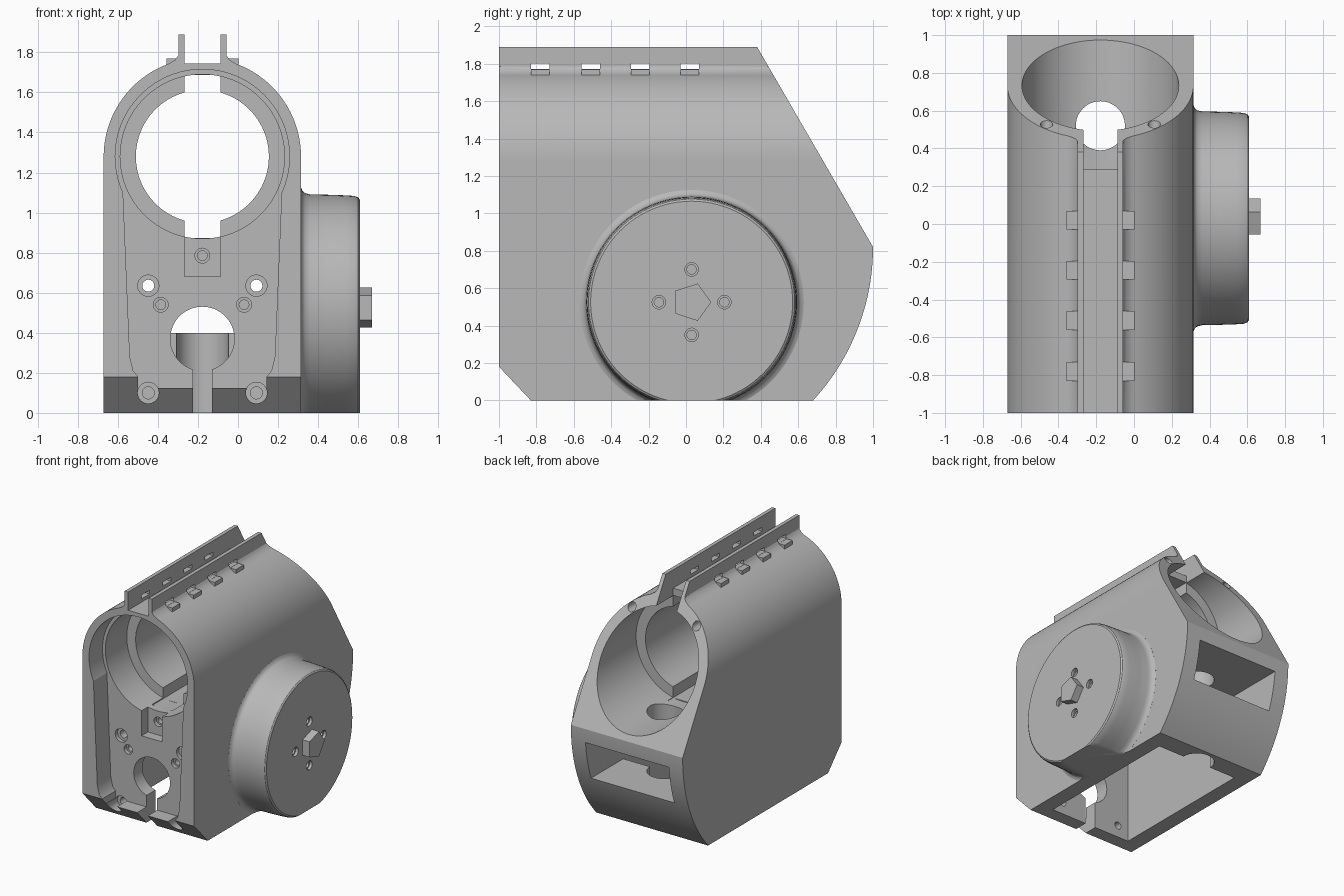
import bpy, bmesh, math
from mathutils import Vector

old = bpy.data.objects.get("Cube")
if old:
    bpy.data.objects.remove(old, do_unlink=True)

grey = bpy.data.materials.new("plain grey")
grey.use_nodes = True
colour = (0.48, 0.48, 0.48, 1)
grey.diffuse_color = colour
grey.node_tree.nodes["Principled BSDF"].inputs["Base Color"].default_value = colour

CX = -0.178          # middle of the housing
HALF = 0.4925        # housing half width
BORE_Z = 1.28        # height of the bore axis
LOW, HIGH = CX - 0.09, CX + 0.09   # channel sides


def place(axis, u, v, t):
    return {"x": (t, u, v), "y": (u, t, v), "z": (u, v, t)}[axis]


def finish(name, bm):
    bmesh.ops.recalc_face_normals(bm, faces=bm.faces)
    mesh = bpy.data.meshes.new(name)
    bm.to_mesh(mesh)
    bm.free()
    mesh.materials.append(grey)
    ob = bpy.data.objects.new(name, mesh)
    bpy.context.collection.objects.link(ob)
    return ob


def prism(name, pts, axis, a, b):
    """Extrude a flat outline along an axis from a to b."""
    bm = bmesh.new()
    face = bm.faces.new([bm.verts.new(place(axis, u, v, a)) for u, v in pts])
    new = bmesh.ops.extrude_face_region(bm, geom=[face])["geom"]
    shift = Vector(place(axis, 0, 0, b - a))
    bmesh.ops.translate(bm, vec=shift, verts=[g for g in new if isinstance(g, bmesh.types.BMVert)])
    return finish(name, bm)


def arc(cu, cv, r, start, end, n):
    angles = [math.radians(start + (end - start) * i / n) for i in range(n + 1)]
    return [(cu + r * math.cos(a), cv + r * math.sin(a)) for a in angles]


def rod(axis, cu, cv, r, a, b, n=32):
    return prism("cutter", arc(cu, cv, r, 0, 360, n)[:-1], axis, a, b)


def box(x, y, z, name="cutter"):
    return prism(name, [(x[0], y[0]), (x[1], y[0]), (x[1], y[1]), (x[0], y[1])], "z", *z)


def combine(target, tool, operation="DIFFERENCE"):
    tool.hide_render = True
    mod = target.modifiers.new("cut", "BOOLEAN")
    mod.operation = operation
    mod.solver = "EXACT"
    mod.object = tool
    bpy.context.view_layer.objects.active = target
    bpy.ops.object.modifier_apply(modifier=mod.name)
    bpy.data.objects.remove(tool, do_unlink=True)


def smooth(ob):
    bpy.ops.object.select_all(action="DESELECT")
    ob.select_set(True)
    bpy.context.view_layer.objects.active = ob
    bpy.ops.object.shade_smooth_by_angle(angle=math.radians(30))


# Housing: side profile crossed with an arch carrying two rails
R_BACK = 1.21
tail = math.degrees(math.asin(0.82 / R_BACK))
side = [(-1, 0.18), (-0.83, 0)] + arc(1 - R_BACK, 0.82, R_BACK, -tail, 0, 24)
side += [(0.38, 1.89), (-1, 1.89)]
housing = prism("housing", side, "x", -1, 1)

right_half = [(HALF, -0.2)] + arc(0, BORE_Z, HALF, 0, 70, 36)
right_half += [(0.135, 1.763), (0.12, 1.785), (0.12, 2), (0.09, 2), (0.09, 1.745)]
arch = [(CX + u, v) for u, v in right_half] + [(CX - u, v) for u, v in reversed(right_half)]
combine(housing, prism("arch", arch, "y", -1.2, 1.2), "INTERSECT")

# Pads and windows along the rails
for y in (-0.78, -0.51, -0.245, 0.02):
    for s in (-1, 1):
        xs = sorted((CX + s * 0.105, CX + s * 0.18))
        combine(housing, box(xs, (y - 0.05, y + 0.05), (1.7, 1.77)), "UNION")
    combine(housing, box((CX - 0.25, CX + 0.25), (y - 0.05, y + 0.05), (1.771, 1.802)))

# Stepped bore, with a wide rear half and a keyed ring between
for r, a, b in ((0.435, -1.1, -0.83), (0.41, -0.9, -0.56), (0.332, -0.7, 0.4), (0.415, 0.29, 1.2)):
    combine(housing, rod("y", CX, BORE_Z, r, a, b, 96))
combine(housing, box((LOW, HIGH), (-0.7, 0.35), (0.872, 1.688)))
combine(housing, box((LOW, HIGH), (0.29, 1.2), (1.4, 2.1)))

# Front pocket with its mounting plate
half = [(0.32, 0.125), (0.32, 0.18), (0.345, 0.21), (0.362, 0.28), (0.396, 1.1)]
pocket = [(CX + u, v) for u, v in half] + [(CX - u, v) for u, v in reversed(half)]
combine(housing, prism("cutter", pocket, "y", -1.1, -0.83))
combine(housing, box((LOW, HIGH), (-1.1, -0.75), (0.68, 1.1)))

# Lower chamber, open below and through the back
sides = (CX - 0.367, CX + 0.367)
combine(housing, box(sides, (-0.72, 0.52), (-0.1, 0.71)))
combine(housing, box(sides, (0.4, 1.2), (0.4, 0.71)))
combine(housing, rod("z", CX, 0.52, 0.13, -0.1, 1.0, 48))

# Cable hole and its slot in the plate
combine(housing, rod("y", CX, 0.37, 0.16, -1.1, -0.6, 64))
combine(housing, box((CX - 0.047, CX + 0.047), (-1.1, -0.6), (-0.1, 0.3)))

# Screw holes in the plate, mirrored about the middle
for s in (-1, 1):
    for z in (0.1, 0.635):
        combine(housing, rod("y", CX + s * 0.27, z, 0.053, -1.1, -0.8))
        combine(housing, rod("y", CX + s * 0.27, z, 0.03, -0.9, -0.6))
    combine(housing, rod("y", CX + s * 0.208, 0.54, 0.037, -0.9, -0.8))
    combine(housing, rod("y", CX + s * 0.208, 0.54, 0.024, -0.9, -0.74))
    combine(housing, rod("y", CX + s * 0.285, 1.635, 0.033, 0.35, 1.0))
combine(housing, rod("y", CX, 0.785, 0.037, -0.9, -0.72))
combine(housing, rod("y", CX, 0.785, 0.024, -0.9, -0.62))
smooth(housing)

# Round side boss: turned profile with a flared foot and rounded rim
DY, DZ = 0.03, 0.525
profile = [(0.29, 0), (0.29, 0.6), (0.315, 0.6), (0.322, 0.583), (0.335, 0.572), (0.36, 0.566),
           (0.45, 0.564), (0.54, 0.561), (0.58, 0.558), (0.6, 0.551), (0.608, 0.54), (0.608, 0)]
bm = bmesh.new()
verts = [bm.verts.new((x, DY, DZ + r)) for x, r in profile]
edges = [bm.edges.new(pair) for pair in zip(verts, verts[1:])]
bmesh.ops.spin(bm, geom=verts + edges, cent=(0, DY, DZ), axis=(1, 0, 0),
               angle=math.tau, steps=96, use_merge=True)
bmesh.ops.remove_doubles(bm, verts=bm.verts, dist=0.0001)
boss = finish("side_boss", bm)
combine(boss, box((0, 1), (-1, 1), (-0.5, 0)))
for dy, dz in ((1, 0), (-1, 0), (0, 1), (0, -1)):
    u, v = DY + dy * 0.175, DZ + dz * 0.175
    combine(boss, rod("x", u, v, 0.036, 0.585, 0.7))
    combine(boss, rod("x", u, v, 0.025, 0.45, 0.7))
smooth(boss)

# Five-sided drive peg
prism("drive_peg", arc(DY, DZ, 0.105, 0, 360, 5)[:-1], "x", 0.58, 0.67)
